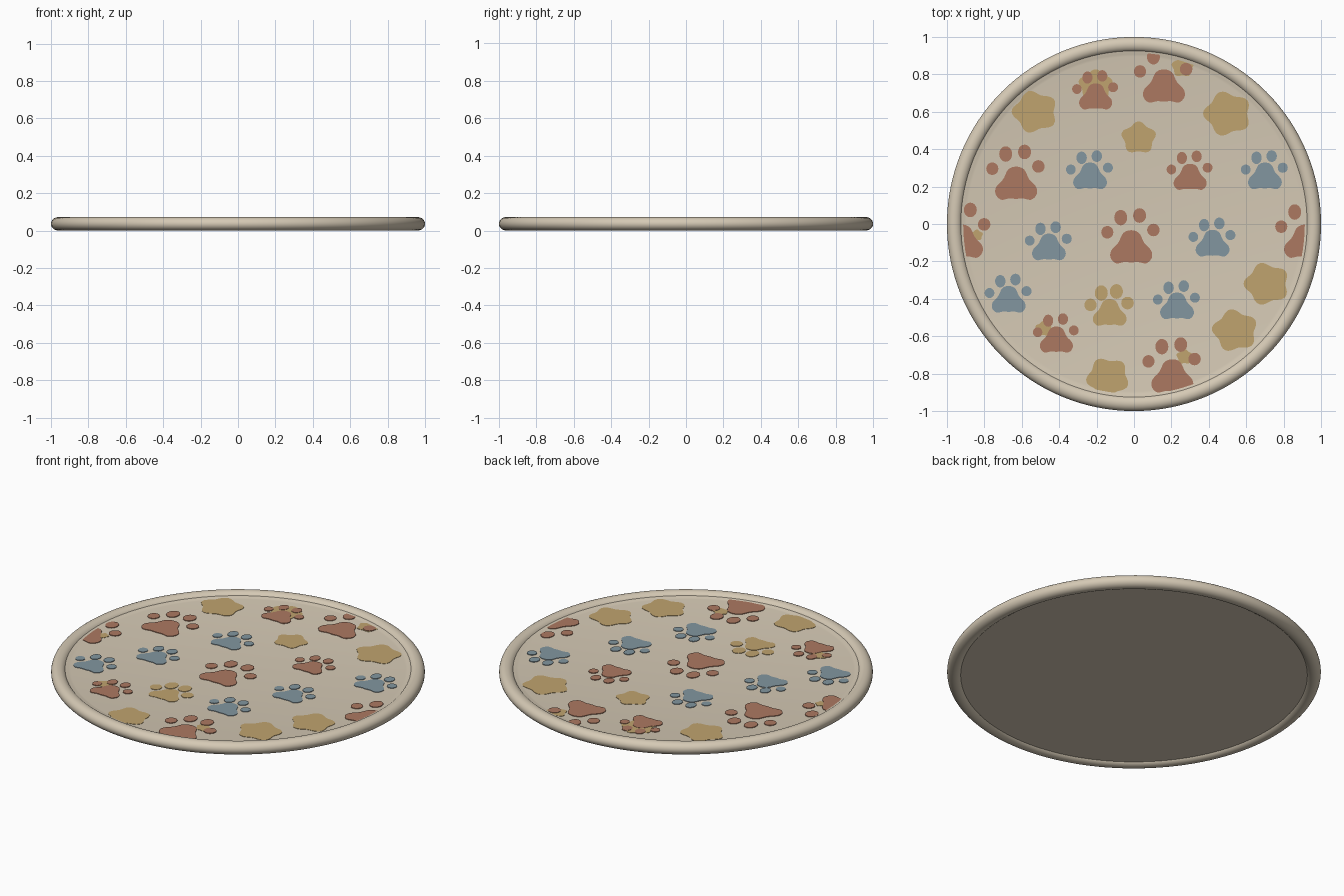
import bpy, bmesh, math
from mathutils import Vector

if "Cube" in bpy.data.objects:
    bpy.data.objects.remove(bpy.data.objects["Cube"])

FLOOR = 0.048      # height of the mat's upper face
CLIP = 0.915       # prints are cut off where the rim starts


def material(name, rgb):
    m = bpy.data.materials.new(name)
    m.diffuse_color = (*rgb, 1)
    m.use_nodes = True
    m.node_tree.nodes["Principled BSDF"].inputs["Base Color"].default_value = m.diffuse_color
    return m


BEIGE = material("beige", (0.665, 0.585, 0.460))
RED = material("terracotta", (0.413, 0.190, 0.120))
BLUE = material("slate_blue", (0.225, 0.305, 0.350))
GOLD = material("ochre", (0.525, 0.370, 0.158))


def make_object(name, bm, mat):
    bmesh.ops.recalc_face_normals(bm, faces=bm.faces)
    me = bpy.data.meshes.new(name)
    bm.to_mesh(me)
    bm.free()
    me.materials.append(mat)
    ob = bpy.data.objects.new(name, me)
    bpy.context.collection.objects.link(ob)
    return ob


def lathe(name, profile, mat, closed=False, steps=128):
    """Spin an (r, z) profile about the z axis."""
    bm = bmesh.new()
    vs = [bm.verts.new((r, 0, z)) for r, z in profile]
    es = [bm.edges.new(p) for p in zip(vs, vs[1:])]
    if closed:
        es.append(bm.edges.new((vs[-1], vs[0])))
    bmesh.ops.spin(bm, geom=vs + es, cent=(0, 0, 0), axis=(0, 0, 1),
                   angle=2 * math.pi, steps=steps, use_merge=True)
    bmesh.ops.remove_doubles(bm, verts=bm.verts, dist=1e-5)
    ob = make_object(name, bm, mat)
    bpy.context.view_layer.objects.active = ob
    ob.select_set(True)
    bpy.ops.object.shade_smooth_by_angle(angle=math.radians(40))
    ob.select_set(False)
    return ob


# Rolled rim and the flat mat inside it
rim = [(0.96 + 0.04 * math.cos(a), 0.036 + 0.036 * math.sin(a))
       for a in (2 * math.pi * i / 32 for i in range(32))]
lathe("rim", rim, BEIGE, closed=True)
lathe("mat", [(0, 0.015), (0.94, 0.015), (0.94, FLOOR + 0.008), (0.922, FLOOR + 0.006),
              (0.908, FLOOR + 0.002), (0.895, FLOOR), (0, FLOOR)], BEIGE)


def smooth(points, n=5):
    """Closed Catmull-Rom outline through the points."""
    p = [Vector(q) for q in points]
    out = []
    for i in range(len(p)):
        a, b, c, d = (p[(i + k) % len(p)] for k in (-1, 0, 1, 2))
        for j in range(n):
            t = j / n
            out.append(0.5 * (2 * b + (c - a) * t + (2 * a - 5 * b + 4 * c - d) * t * t
                              + (3 * b - a - 3 * c + d) * t ** 3))
    return out


def plate(bm, outline, x, y, size, top):
    """Thin plate with the given outline, clipped to the mat's circle."""
    pts = []
    for q in outline:
        v = Vector((x + q[0] * size, y + q[1] * size))
        if v.length > CLIP:
            v = v.normalized() * CLIP
        if not pts or (v - pts[-1]).length > 1e-4:
            pts.append(v)
    face = bm.faces.new([bm.verts.new((v.x, v.y, top)) for v in pts])
    low = bmesh.ops.extrude_face_region(bm, geom=[face], use_keep_orig=True)["geom"]
    for v in low:
        if isinstance(v, bmesh.types.BMVert):
            v.co.z = FLOOR - 0.002


half = [(0.38, 0.68), (0.62, 0.22), (0.95, -0.15), (0.98, -0.5), (0.72, -0.76), (0.32, -0.7)]
PAD = smooth([(0, 0.82)] + half + [(0, -0.72)] + [(-a, b) for a, b in reversed(half)])
TOES = [(-1.14, 0.72, 0.29, 0.3), (-0.5, 1.42, 0.31, 0.37),
        (0.4, 1.52, 0.31, 0.35), (1.06, 0.83, 0.3, 0.3)]


def paw(bm, x, y, size, top, drop=0.0, fat=1.0):
    plate(bm, PAD, x, y, size, top)
    for i, (tx, ty, rx, ry) in enumerate(TOES):
        cx, cy = x + tx * size, y + (ty - drop) * size
        if math.hypot(cx, cy) > 0.925:
            continue
        oval = [(fat * rx * math.cos(a), fat * ry * math.sin(a))
                for a in (2 * math.pi * k / 20 for k in range(20))]
        plate(bm, oval, cx, cy, size, top + 0.0002 * (i + 1))


def blob(bm, x, y, size, top, turn=0.0):
    """Smudged print: a soft five-lobed star."""
    pts = []
    for k in range(50):
        a = 2 * math.pi * k / 50
        r = 1 + 0.11 * math.cos(5 * (a - math.pi / 2 - turn))
        pts.append((r * math.cos(a), 0.93 * r * math.sin(a)))
    plate(bm, pts, x, y, size, top)


# Ochre smudges, lowest layer, with one that still reads as a paw
bm = bmesh.new()
for x, y, s, t in [(-0.53, 0.60, 0.112, 0.3), (0.50, 0.59, 0.118, 0.3), (0.025, 0.46, 0.086, 0),
                   (0.71, -0.32, 0.112, 0.3), (0.54, -0.57, 0.112, 0.2), (-0.14, -0.82, 0.106, 0.5),
                   (-0.205, 0.74, 0.085, 0.0), (0.26, 0.84, 0.055, 0), (-0.84, -0.06, 0.03, 0),
                   (-0.485, -0.56, 0.04, 0), (0.27, -0.71, 0.04, 0)]:
    blob(bm, x, y, s, FLOOR + 0.002, t)
paw(bm, -0.13, -0.475, 0.09, FLOOR + 0.002, drop=0.25, fat=1.25)
make_object("ochre_prints", bm, GOLD)

# Slate blue paws
bm = bmesh.new()
for x, y in [(-0.235, 0.255), (0.70, 0.255), (-0.455, -0.125),
             (0.42, -0.105), (-0.67, -0.405), (0.23, -0.44)]:
    paw(bm, x, y, 0.09, FLOOR + 0.003, drop=0.32)
make_object("blue_prints", bm, BLUE)

# Terracotta paws: large, then small
bm = bmesh.new()
for x, y in [(-0.015, -0.125), (-0.63, 0.215), (0.16, 0.735), (0.205, -0.815),
             (-0.92, -0.095), (0.915, -0.095)]:
    paw(bm, x, y, 0.112, FLOOR + 0.0035)
for x, y in [(0.30, 0.25), (-0.205, 0.68), (-0.415, -0.62)]:
    paw(bm, x, y, 0.088, FLOOR + 0.0035, drop=0.25)
make_object("terracotta_prints", bm, RED)
